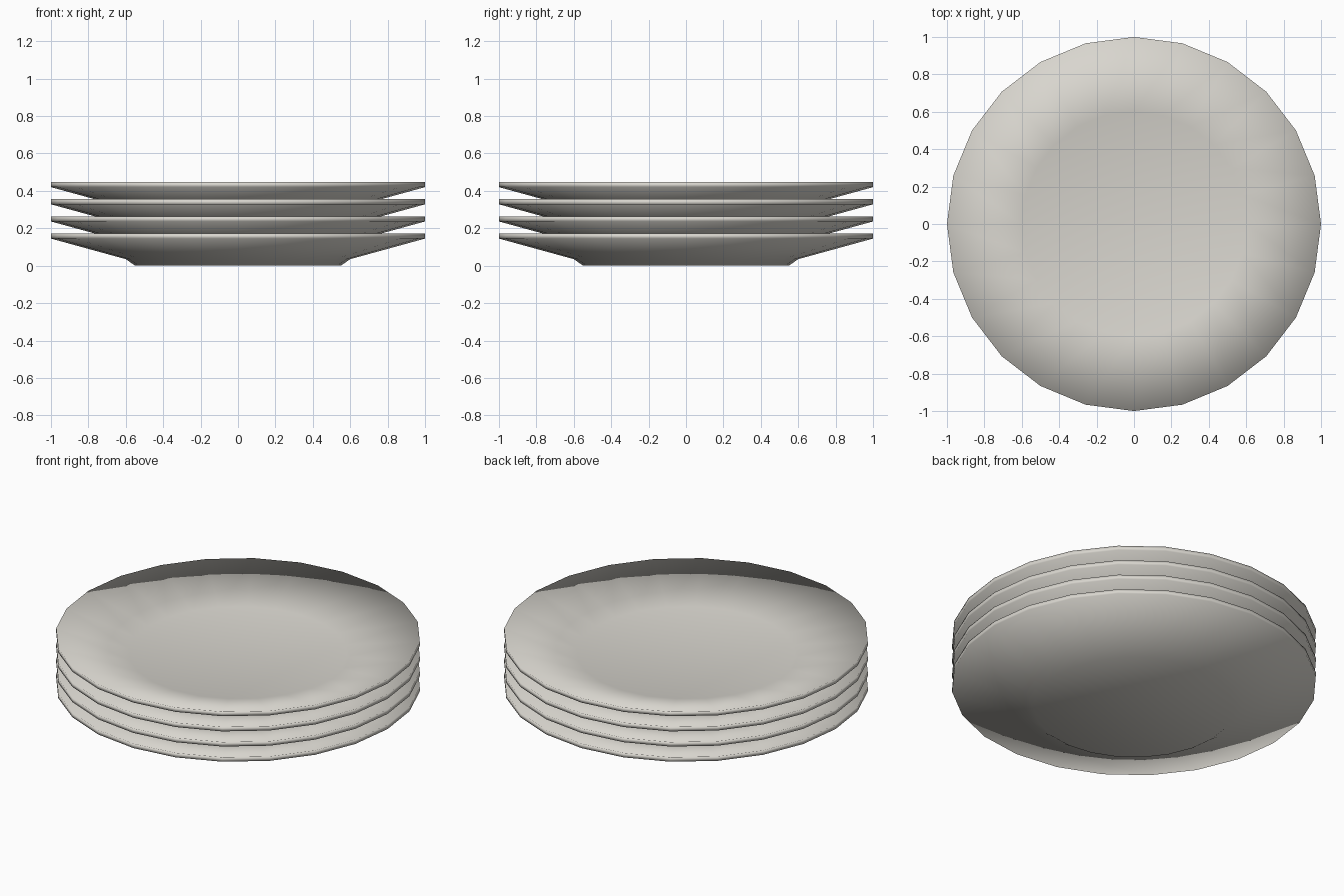
import bpy
import bmesh
from math import cos, sin, tau

cube = bpy.data.objects.get("Cube")
if cube:
    bpy.data.objects.remove(cube, do_unlink=True)

SIDES = 24
PLATES = 4
SPACING = 0.0917

# (radius, height) from the foot, out over the rim, back in to the well
PROFILE = [(0.55, 0.0), (0.60, 0.035), (1.0, 0.145), (1.0, 0.172), (0.60, 0.065)]

# Glazed ceramic colour
ceramic = bpy.data.materials.new("warm_white_ceramic")
ceramic.use_nodes = True
colour = (0.69, 0.67, 0.62, 1.0)
ceramic.diffuse_color = colour
ceramic.node_tree.nodes["Principled BSDF"].inputs["Base Color"].default_value = colour


def plate_mesh():
    """Revolve the profile and close the foot and the well with flat caps."""
    bm = bmesh.new()
    rings = [[bm.verts.new((r * cos(tau * i / SIDES), r * sin(tau * i / SIDES), z))
              for i in range(SIDES)] for r, z in PROFILE]
    for low, high in zip(rings, rings[1:]):
        for i in range(SIDES):
            j = (i + 1) % SIDES
            bm.faces.new((low[i], low[j], high[j], high[i]))
    bm.faces.new(rings[0][::-1])
    bm.faces.new(rings[-1])
    bmesh.ops.recalc_face_normals(bm, faces=bm.faces)
    for face in bm.faces:
        face.smooth = True
    mesh = bpy.data.meshes.new("plate")
    bm.to_mesh(mesh)
    bm.free()
    mesh.materials.append(ceramic)
    return mesh


# Stack of identical plates
mesh = plate_mesh()
for n in range(PLATES):
    plate = bpy.data.objects.new(f"plate_{n + 1}", mesh)
    plate.location.z = n * SPACING
    bpy.context.collection.objects.link(plate)
